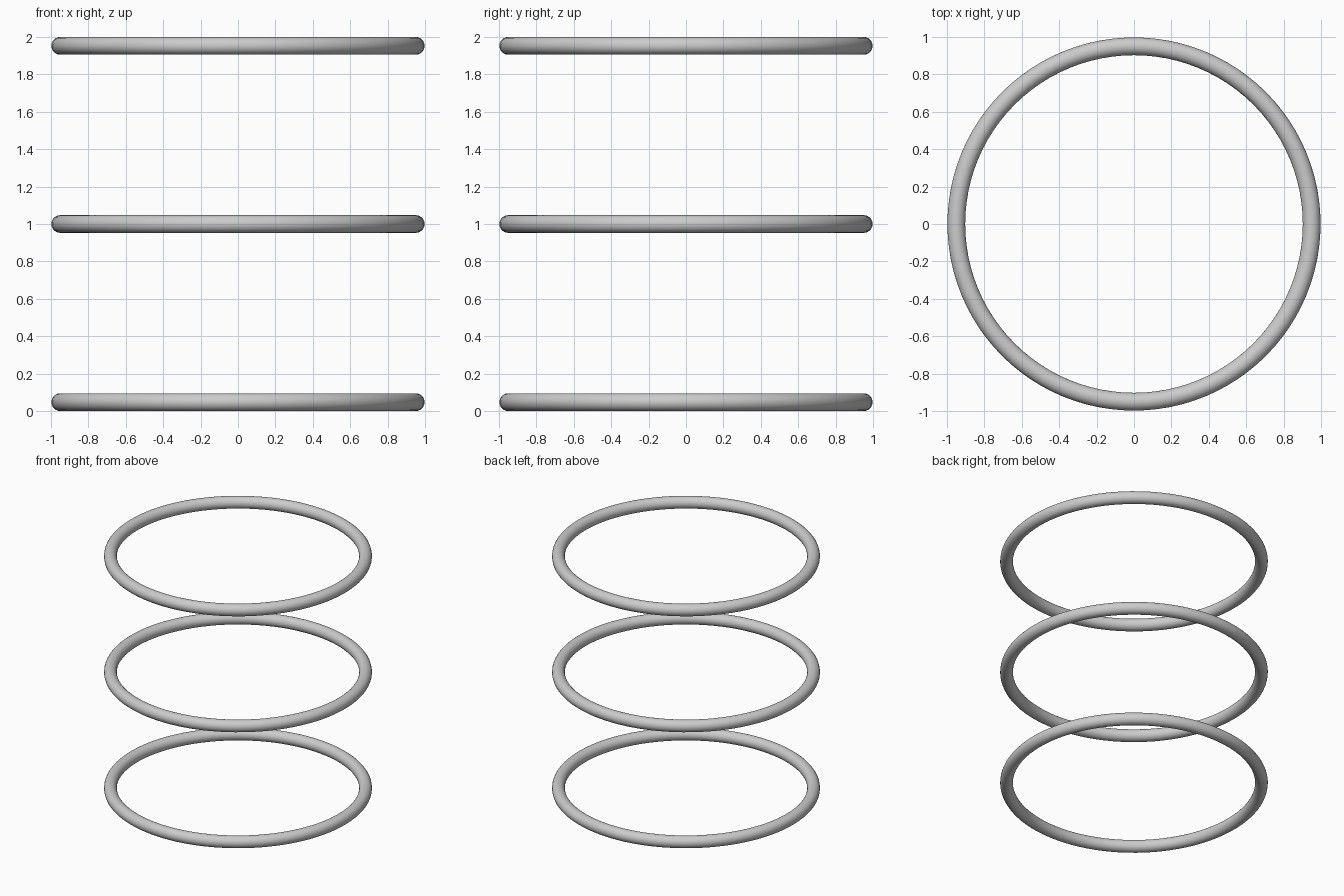
import bpy

if "Cube" in bpy.data.objects:
    bpy.data.objects.remove(bpy.data.objects["Cube"])

MAJOR, MINOR = 0.95, 0.0475

# Three identical horizontal rings, evenly stacked
for name, z in (("bottom_ring", MINOR), ("middle_ring", 1.0), ("top_ring", 2.0 - MINOR)):
    bpy.ops.mesh.primitive_torus_add(
        major_radius=MAJOR, minor_radius=MINOR,
        major_segments=96, minor_segments=24, location=(0, 0, z))
    ring = bpy.context.object
    ring.name = name
    bpy.ops.object.shade_smooth()
